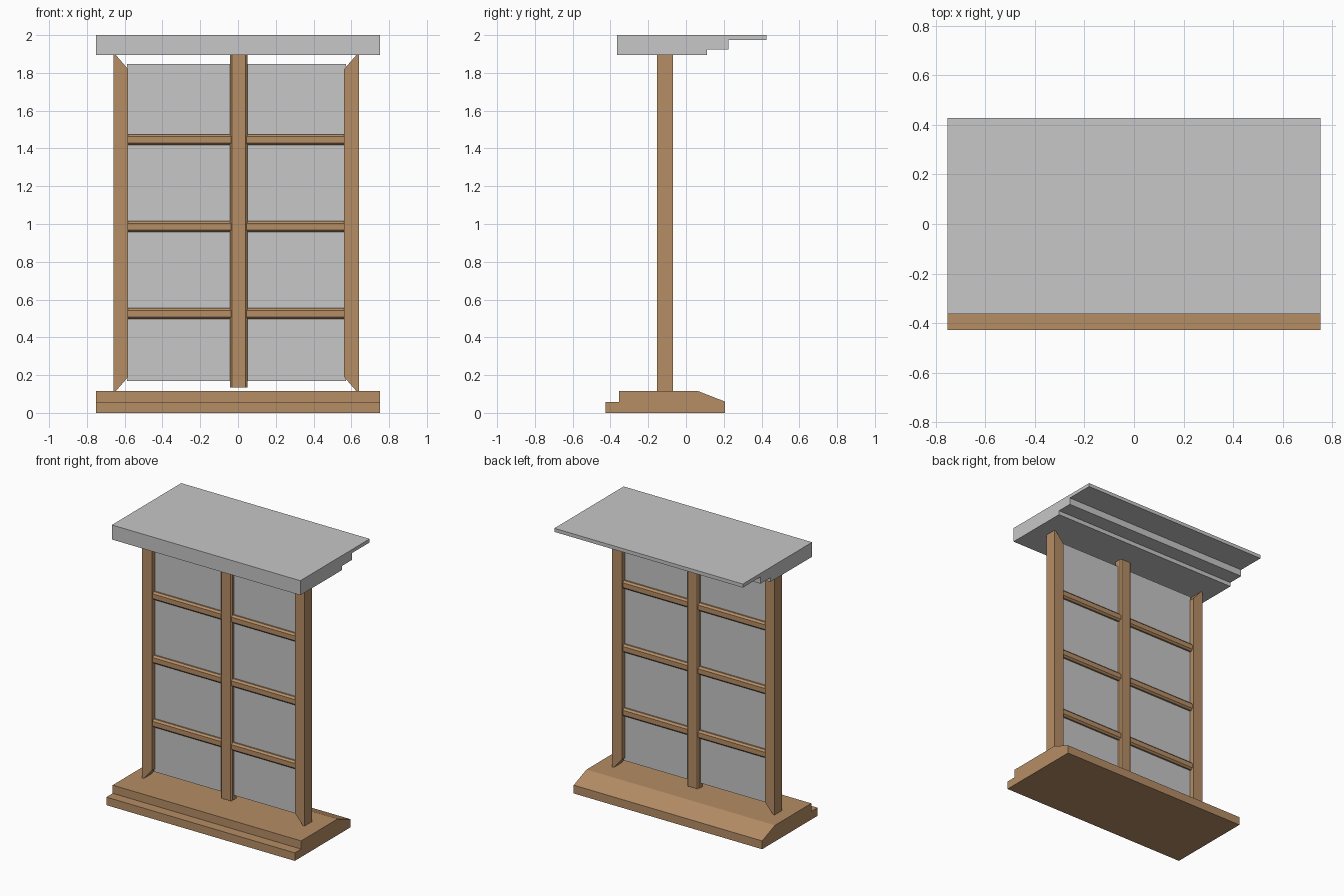
import bpy, bmesh
from mathutils import Vector

if "Cube" in bpy.data.objects:
    bpy.data.objects.remove(bpy.data.objects["Cube"])


def material(name, rgb):
    m = bpy.data.materials.new(name)
    m.diffuse_color = (*rgb, 1)
    m.use_nodes = True
    m.node_tree.nodes["Principled BSDF"].inputs["Base Color"].default_value = m.diffuse_color
    return m


WOOD = material("light wood", (0.46, 0.27, 0.13))
GREY = material("pale grey", (0.57, 0.57, 0.57))


def prism(name, pts, axis, a, b, mat):
    """Extrude a 2D profile along x (y,z points), y (x,z points) or z (x,y points)."""
    def place(p, t):
        return {"x": (t, p[0], p[1]), "y": (p[0], t, p[1]), "z": (p[0], p[1], t)}[axis]
    bm = bmesh.new()
    face = bm.faces.new([bm.verts.new(place(p, a)) for p in pts])
    ext = bmesh.ops.extrude_face_region(bm, geom=[face])
    verts = [v for v in ext["geom"] if isinstance(v, bmesh.types.BMVert)]
    bmesh.ops.translate(bm, verts=verts, vec=Vector(place((0, 0), b - a)))
    bmesh.ops.recalc_face_normals(bm, faces=bm.faces)
    me = bpy.data.meshes.new(name)
    bm.to_mesh(me)
    bm.free()
    me.materials.append(mat)
    ob = bpy.data.objects.new(name, me)
    bpy.context.collection.objects.link(ob)
    return ob


def chamfered(u0, u1, v0, v1, c):
    """Rectangle with its four corners cut."""
    return [(u0 + c, v0), (u1 - c, v0), (u1, v0 + c), (u1, v1 - c),
            (u1 - c, v1), (u0 + c, v1), (u0, v1 - c), (u0, v0 + c)]


# Stepped top slab
prism("lintel", [(-0.364, 1.895), (0.112, 1.895), (0.112, 1.925), (0.225, 1.925),
                 (0.225, 1.974), (0.427, 1.974), (0.427, 2.0), (-0.364, 2.0)],
      "x", -0.753, 0.753, GREY)

# Sill with a front step and a sloped back
prism("sill", [(-0.427, 0), (0.206, 0), (0.206, 0.06), (0.06, 0.117),
               (-0.355, 0.117), (-0.355, 0.058), (-0.427, 0.058)],
      "x", -0.753, 0.753, WOOD)

# Mitred side jambs
CX = -0.01
for side, label in ((-1, "left"), (1, "right")):
    outer, inner = CX + side * 0.65, CX + side * 0.572
    prism(label + "_jamb", [(outer, 0.1), (inner, 0.19), (inner, 1.82), (outer, 1.91)],
          "y", -0.153, -0.07, WOOD)

# Glass panel
prism("glass_panel", [(-0.587, 0.168), (0.572, 0.168), (0.572, 1.848), (-0.587, 1.848)],
      "y", -0.118, -0.106, GREY)

# Centre mullion
prism("centre_mullion", chamfered(-0.042, 0.05, -0.145, -0.078, 0.01), "z", 0.135, 1.896, WOOD)

# Horizontal glazing bars on both sides of the mullion
for i, z in enumerate((0.525, 0.986, 1.446)):
    for label, x0, x1 in (("left", -0.583, -0.038), ("right", 0.046, 0.563)):
        prism(f"{label}_glazing_bar_{i + 1}",
              chamfered(-0.142, -0.082, z - 0.029, z + 0.029, 0.012), "x", x0, x1, WOOD)
